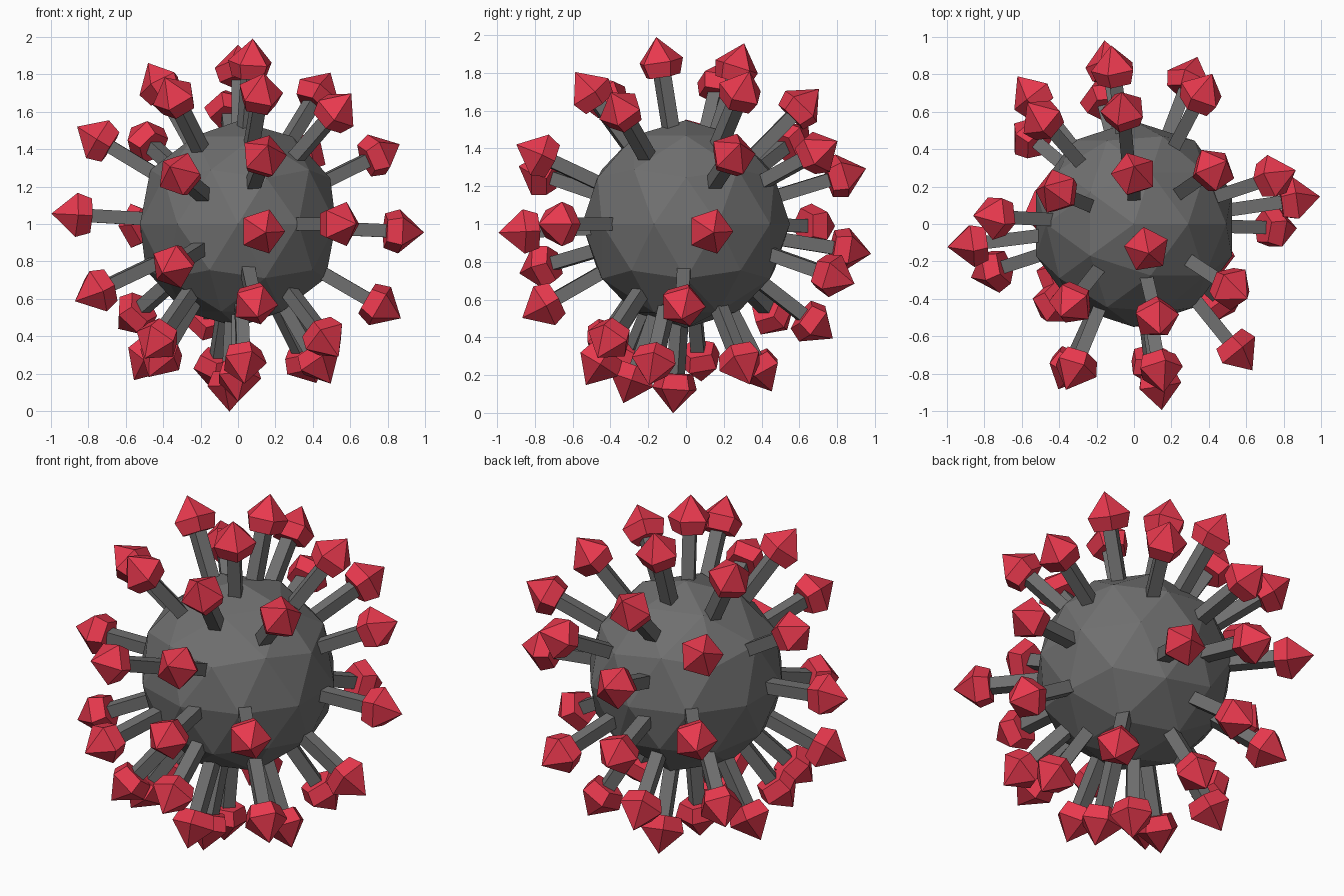
import bpy, bmesh
from math import cos, sin, pi
from mathutils import Vector

if "Cube" in bpy.data.objects:
    bpy.data.objects.remove(bpy.data.objects["Cube"])

CENTRE = Vector((0, 0, 1))

# Spike directions, measured from the body centre
SPIKES = [
    # front
    (.14, -.79, .37), (-.32, -.78, .27), (.13, -.87, -.04), (-.355, -.775, -.23),
    (.09, -.75, -.43), (.55, -.68, 0),
    # left and right
    (-.76, .04, .46), (-.89, -.11, .05), (-.76, -.25, -.36),
    (.88, .13, -.04), (.78, .26, .385), (.76, -.02, -.44),
    # top
    (.53, -.35, .61), (.44, .30, .72), (.12, -.51, .70), (.07, -.14, .88),
    (0, .28, .87), (-.34, -.43, .68), (-.43, .18, .77), (-.06, .64, .65),
    # back
    (-.51, .58, .46), (.38, .73, .40), (-.11, .86, .265), (-.56, .71, -.01),
    (-.14, .87, -.14), (.3, .79, -.28), (-.17, .68, -.53), (-.56, .47, -.49),
    # underside
    (-.43, -.43, -.62), (-.42, -.30, -.72), (-.48, .07, -.72), (.03, -.46, -.74),
    (0, -.29, -.83), (-.04, -.06, -.88), (-.12, .4, -.78), (.47, -.41, -.62),
    (.43, -.17, -.74), (.36, .29, -.73),
]


def add_object(name, bm, material):
    bmesh.ops.recalc_face_normals(bm, faces=bm.faces)
    mesh = bpy.data.meshes.new(name)
    bm.to_mesh(mesh)
    bm.free()
    mesh.materials.append(material)
    obj = bpy.data.objects.new(name, mesh)
    bpy.context.collection.objects.link(obj)
    return obj


def add_material(name, colour):
    mat = bpy.data.materials.new(name)
    mat.diffuse_color = (*colour, 1)
    mat.use_nodes = True
    mat.node_tree.nodes["Principled BSDF"].inputs["Base Color"].default_value = mat.diffuse_color
    return mat


def add_lathe(bm, direction, profile, sides, phase=0):
    """Closed solid along a direction; profile is (radius, distance) rings."""
    rot = Vector(direction).to_track_quat('Z', 'Y')
    rings = []
    for r, h in profile:
        n = sides if r > 0 else 1
        angles = [phase + 2 * pi * i / sides for i in range(n)]
        rings.append([bm.verts.new(CENTRE + rot @ Vector((r * cos(a), r * sin(a), h)))
                      for a in angles])
    for a, b in zip(rings, rings[1:]):
        for i in range(sides):
            j = (i + 1) % sides
            bm.faces.new([a[i], a[j], b[0]] if len(b) == 1
                         else [a[i], a[j], b[j], b[i]])
    for ring in (rings[0], rings[-1]):
        if len(ring) > 2:
            bm.faces.new(ring)


dark = add_material("dark_grey", (.16, .16, .16))
red = add_material("red", (.8, .04, .075))

# Faceted round body
bm = bmesh.new()
bmesh.ops.create_icosphere(bm, subdivisions=2, radius=.55)
bmesh.ops.translate(bm, verts=bm.verts, vec=CENTRE)
add_object("body", bm, dark)

# Square stems and pointed five-sided heads
stems, heads = bmesh.new(), bmesh.new()
for d in SPIKES:
    add_lathe(stems, d, [(.05, .42), (.05, .82)], 4, pi / 4)
    add_lathe(heads, d, [(.097, .795), (.124, .875), (0, 1.005)], 5)
add_object("spike_stems", stems, dark)
add_object("spike_heads", heads, red)
